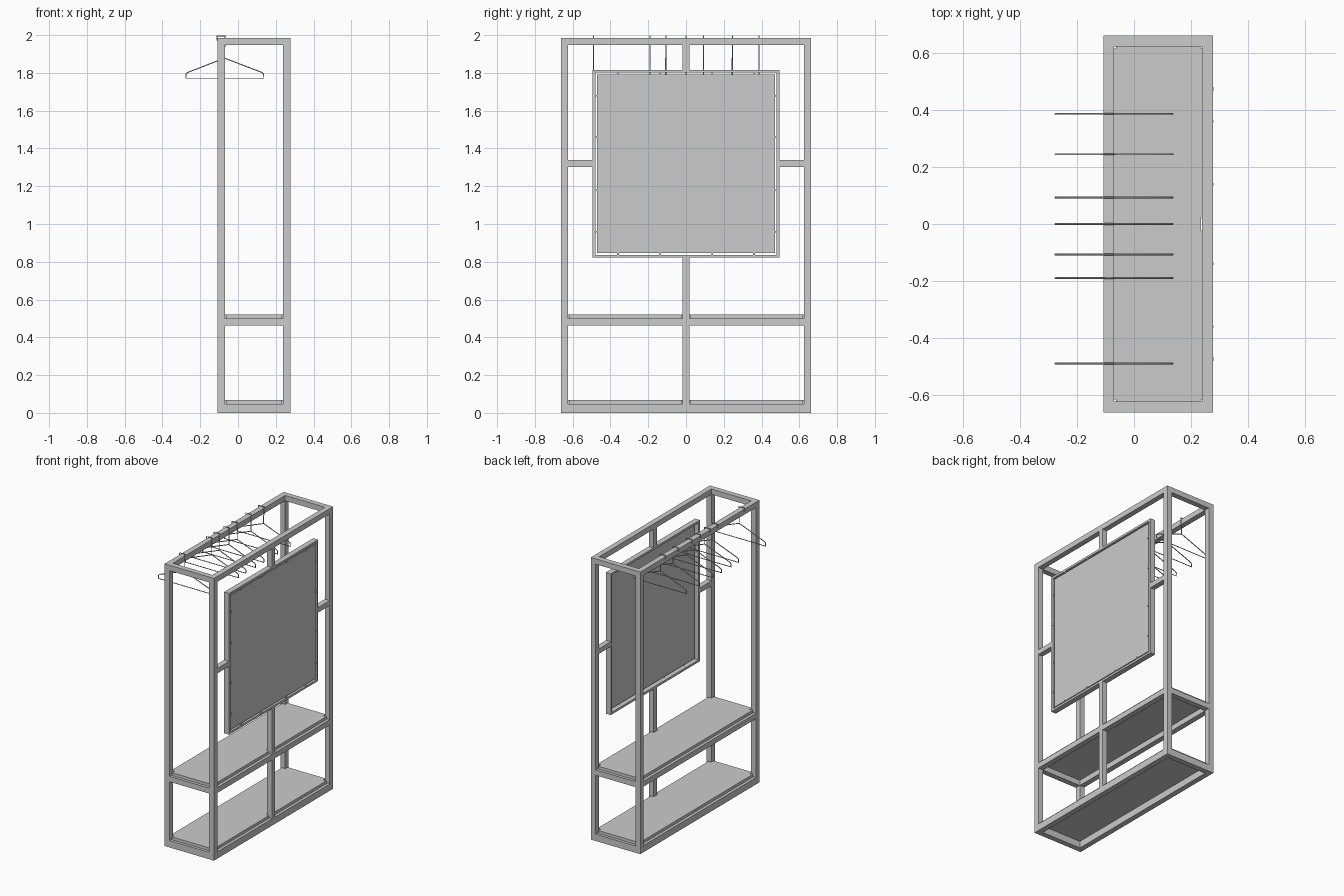
import bpy, bmesh

if "Cube" in bpy.data.objects:
    bpy.data.objects.remove(bpy.data.objects["Cube"])

T = 0.038                       # square tube size
X0, X1 = -0.108, 0.277          # open side / panel side
Y, H = 0.662, 1.985             # half length, frame height
SHELF_Z = (T + 0.01, 0.5)       # tops of the two shelf rail rings


def box(name, x, y, z):
    """Box from (min, max) pairs."""
    bm = bmesh.new()
    bmesh.ops.create_cube(bm, size=1)
    for v in bm.verts:
        v.co = [r[0] if c < 0 else r[1] for c, r in zip(v.co, (x, y, z))]
    me = bpy.data.meshes.new(name)
    bm.to_mesh(me)
    bm.free()
    ob = bpy.data.objects.new(name, me)
    bpy.context.collection.objects.link(ob)
    return ob


def prism(name, outline, z0, z1):
    """Extruded outline lying in xy."""
    bm = bmesh.new()
    face = bm.faces.new([bm.verts.new((x, y, z0)) for x, y in outline])
    top = bmesh.ops.extrude_face_region(bm, geom=[face])["geom"]
    for v in top:
        if isinstance(v, bmesh.types.BMVert):
            v.co.z = z1
    bmesh.ops.recalc_face_normals(bm, faces=bm.faces)
    me = bpy.data.meshes.new(name)
    bm.to_mesh(me)
    bm.free()
    ob = bpy.data.objects.new(name, me)
    bpy.context.collection.objects.link(ob)


sides = ((X0, X0 + T), (X1 - T, X1))
ends = ((-Y, -Y + T), (Y - T, Y))
back = sides[1]

# corner posts
for xs in sides:
    for ys in ends:
        box("corner_post", xs, ys, (0, H))

# rail rings: base, shelf, top
for z in ((0, SHELF_Z[0]), (SHELF_Z[1] - T, SHELF_Z[1]), (H - T, H)):
    for xs in sides:
        box("long_rail", xs, (-Y + T, Y - T), z)
    for ys in ends:
        box("end_rail", (X0 + T, X1 - T), ys, z)

# shelf boards, notched round the corner posts and the centre post
a0, a1, b0, b1 = X0 + 0.02, X0 + T + 0.006, X1 - T - 0.006, X1 - 0.02
c0, c1 = Y - T - 0.008, Y - 0.02
n = 0.022
outline = [(a1, -c1), (b0, -c1), (b0, -c0), (b1, -c0), (b1, -n), (b0 + 0.002, -n),
           (b0 + 0.002, n), (b1, n), (b1, c0), (b0, c0), (b0, c1), (a1, c1),
           (a1, c0), (a0, c0), (a0, -c0), (a1, -c0)]
for z in SHELF_Z:
    prism("shelf_board", outline, z, z + 0.02)

# panel frame
P, Z0, Z1, W = 0.495, 0.822, 1.816, 0.015
for s in (-1, 1):
    ys = sorted((s * P, s * (P - W)))
    box("panel_frame_side", back, ys, (Z0, Z1))
    arm = sorted((s * P, s * (Y - T)))
    box("side_arm", back, arm, (1.303, 1.338))
for z in ((Z0, Z0 + W), (Z1 - W, Z1)):
    box("panel_frame_rail", back, (-P + W, P - W), z)

# centre post pieces above and below the panel
m = (-0.018, 0.018)
box("centre_post_upper", back, m, (Z1, H - T))
box("centre_post_middle", back, m, (SHELF_Z[1], Z0))
box("centre_post_lower", back, m, (SHELF_Z[0], SHELF_Z[1] - T))

# panel held by small pins in the gap
G = 0.024
box("panel", (0.262, 0.272), (-P + G, P - G), (Z0 + G, Z1 - G))
px, r = (0.268, 0.279), 0.004
mid = (Z0 + Z1) / 2
for d in (-0.36, -0.14, 0.14, 0.36):
    for s in (-1, 1):
        e = sorted((s * (P - W + 0.002), s * (P - G - 0.004)))
        box("side_pin", px, e, (mid + d - r, mid + d + r))
        zc = mid + s * ((Z1 - Z0) / 2 - 0.02)
        box("edge_pin", px, (d - r, d + r), (zc - 0.007, zc + 0.007))

# wire hangers hooked over the open side's top rail
wire = bpy.data.curves.new("hanger_wire", 'CURVE')
wire.dimensions = '3D'
wire.bevel_depth = 0.0032
wire.bevel_resolution = 1
wire.use_fill_caps = True
hx = X0 + T + 0.001
hook = [(X0 - 0.003, 1.972), (X0 - 0.003, 1.996), (hx, 1.996), (hx, 1.945),
        (hx - 0.002, 1.935), (hx - 0.002, 1.875)]
body = [(hx - 0.002, 1.878), (-0.265, 1.803), (-0.276, 1.794), (-0.276, 1.772),
        (0.136, 1.772), (0.136, 1.794), (0.125, 1.803)]
for pts, closed in ((hook, False), (body, True)):
    sp = wire.splines.new('POLY')
    sp.points.add(len(pts) - 1)
    sp.use_cyclic_u = closed
    for p, (x, z) in zip(sp.points, pts):
        p.co = (x, 0, z, 1)
for y in (-0.49, -0.19, -0.107, 0, 0.093, 0.245, 0.387):
    ob = bpy.data.objects.new("hanger", wire)
    ob.location.y = y
    bpy.context.collection.objects.link(ob)
